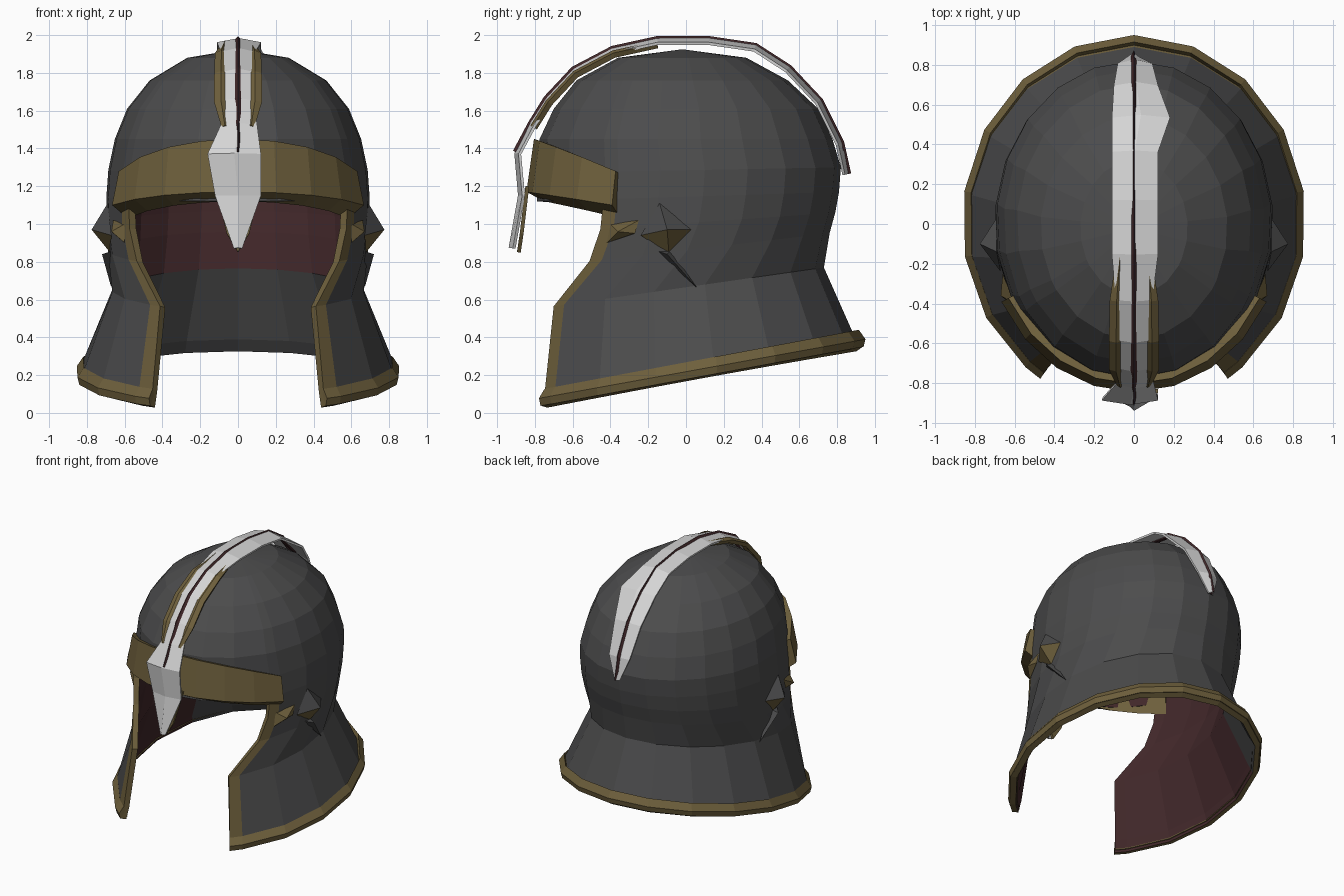
import bpy
import bmesh
from math import sin, cos, radians

if "Cube" in bpy.data.objects:
    bpy.data.objects.remove(bpy.data.objects["Cube"])


def material(name, rgb):
    m = bpy.data.materials.new(name)
    m.use_nodes = True
    m.diffuse_color = (*rgb, 1)
    m.node_tree.nodes["Principled BSDF"].inputs["Base Color"].default_value = (*rgb, 1)
    return m


STEEL = material("dark steel", (0.072, 0.072, 0.073))
BRASS = material("aged brass", (0.155, 0.115, 0.045))
LINING = material("maroon lining", (0.052, 0.02, 0.022))
WHITE = material("off white", (0.66, 0.66, 0.66))


def make_object(name, verts, faces, mats, rule=None):
    mesh = bpy.data.meshes.new(name)
    mesh.from_pydata(verts, [], faces)
    for m in mats:
        mesh.materials.append(m)
    bm = bmesh.new()
    bm.from_mesh(mesh)
    bmesh.ops.recalc_face_normals(bm, faces=bm.faces)
    if rule:
        for f in bm.faces:
            f.material_index = rule(f)
    bm.to_mesh(mesh)
    bm.free()
    ob = bpy.data.objects.new(name, mesh)
    bpy.context.collection.objects.link(ob)
    return ob


def solidify(ob, thickness, offset, inner=0):
    mod = ob.modifiers.new("thickness", "SOLIDIFY")
    mod.thickness = thickness
    mod.offset = offset
    mod.material_offset = inner


# Helmet shell: rings of (rx, ry, centre y, front z, back z, opening half angle)
rings = [
    (0.85, 0.925, 0.01, 0.01, 0.35, 33),
    (0.83, 0.89, 0.00, 0.10, 0.41, 33),
    (0.67, 0.80, -0.07, 0.54, 0.77, 38),
    (0.69, 0.78, -0.02, 0.77, 0.95, 51),
    (0.70, 0.79, 0.00, 0.95, 1.06, 55),
    (0.70, 0.80, 0.01, 1.12, 1.17, 56),
    (0.69, 0.80, 0.02, 1.27, 1.30, 56),
    (0.655, 0.775, 0.00, 1.45, 1.45, 56),
    (0.59, 0.70, 0.00, 1.61, 1.61, 56),
    (0.47, 0.56, -0.02, 1.76, 1.76, 56),
    (0.27, 0.34, -0.02, 1.88, 1.88, 56),
]
OPEN_TOP, WALL, FRONT, BORDER = 5, 16, 6, 6


def ring_angles(start):
    a, b = start + BORDER, 360 - start - BORDER
    wall = [start] + [a + (b - a) * i / (WALL - 2) for i in range(WALL - 1)] + [360 - start]
    return wall + [-start + 2 * start * i / FRONT for i in range(1, FRONT)]


verts, faces, kinds = [], [], []
for rx, ry, cy, zf, zb, start in rings:
    for a in ring_angles(start):
        c = cos(radians(a))
        verts.append((rx * sin(radians(a)), cy - ry * c, zf + (zb - zf) * (1 - c) / 2))
n = WALL + FRONT
for r in range(len(rings) - 1):
    for i in range(n if r >= OPEN_TOP else WALL):
        j = (i + 1) % n
        faces.append((r * n + i, r * n + j, (r + 1) * n + j, (r + 1) * n + i))
        edge = r == 0 or (r < OPEN_TOP and i in (0, WALL - 1))
        back = r < 2 and 5 <= i <= WALL - 6
        kinds.append((1 if edge else 0) + (4 if back else 0))
top = len(verts)
verts.append((0, -0.02, 1.925))
last = (len(rings) - 1) * n
for i in range(n):
    faces.append((last + i, last + (i + 1) % n, top))
    kinds.append(0)
# slots come in outer pairs followed by the matching inner pairs
shell = make_object("helmet_shell", verts, faces,
                    [STEEL, BRASS, LINING, LINING, STEEL, BRASS, STEEL, STEEL],
                    lambda f: kinds[f.index])
# drop vertices that span the open face
bm = bmesh.new()
bm.from_mesh(shell.data)
bmesh.ops.delete(bm, geom=[v for v in bm.verts if not v.link_faces], context="VERTS")
bm.to_mesh(shell.data)
bm.free()
solidify(shell, 0.04, -1, 2)


def loft(name, sections, mats, closed=False, caps=False, rule=None):
    k = len(sections[0])
    vs = [p for s in sections for p in s]
    fs = []
    for s in range(len(sections) - 1):
        for i in range(k if closed else k - 1):
            j = (i + 1) % k
            fs.append((s * k + i, s * k + j, (s + 1) * k + j, (s + 1) * k + i))
    if caps:
        fs += [tuple(range(k)), tuple(range(len(vs) - k, len(vs)))]
    return make_object(name, vs, fs, mats, rule)


# Brow band: closed section swept around the forehead
sections = []
for i in range(9):
    u = -1 + i / 4
    a = radians(62 * u)
    drop = u * u

    def at(r, z):
        return ((0.70 + r) * sin(a), 0.01 - (0.80 + r) * cos(a), z)
    sections.append([at(-0.05, 1.43 - 0.17 * drop), at(0.015, 1.45 - 0.17 * drop),
                     at(0.055, 1.17 - 0.07 * drop), at(-0.04, 1.12 - 0.09 * drop)])
loft("brow_band", sections, [BRASS], closed=True, caps=True)

# Rolled brass edge along the bottom rim
sections = []
for a in ring_angles(33)[:WALL + 1]:
    s, c = sin(radians(a)), cos(radians(a))
    z = 0.01 + 0.34 * (1 - c) / 2
    sections.append([(r * s, 0.01 - (r + 0.075) * c, z + h)
                     for r, h in ((0.80, 0.01), (0.855, 0), (0.865, 0.04), (0.83, 0.09))])
loft("rim_edge", sections, [BRASS], closed=True, caps=True)

# Brass nose guard behind the front plate
nose = make_object("nose_guard",
                   [(-0.12, -0.84, 1.2), (0.12, -0.84, 1.2), (0.06, -0.87, 0.95),
                    (0, -0.885, 0.85), (-0.06, -0.87, 0.95)], [(0, 1, 2, 3, 4)], [BRASS])
solidify(nose, 0.02, 0)


def ribbon(name, path, mat, ridge, thickness):
    """Strip over the crown: path of (y, z, left x, right x) with a raised middle."""
    secs = []
    for i, (y, z, x0, x1) in enumerate(path):
        a, b = path[max(i - 1, 0)], path[min(i + 1, len(path) - 1)]
        ty, tz = b[0] - a[0], b[1] - a[1]
        d = (ty * ty + tz * tz) ** 0.5
        oy, oz = -tz / d * ridge, ty / d * ridge
        secs.append([(x0, y, z), ((x0 + x1) / 2, y + oy, z + oz), (x1, y, z)])
    ob = loft(name, secs, [mat])
    solidify(ob, thickness, 0)
    return ob


# White crest from nose tip to nape
crest = [
    (-0.91, 0.87, -0.02, 0.02), (-0.86, 1.15, -0.12, 0.12), (-0.88, 1.37, -0.16, 0.12),
    (-0.80, 1.52, -0.09, 0.10), (-0.72, 1.65, -0.08, 0.08), (-0.58, 1.80, -0.08, 0.08),
    (-0.38, 1.905, -0.09, 0.09), (-0.15, 1.955, -0.11, 0.12), (0.12, 1.955, -0.11, 0.12),
    (0.36, 1.92, -0.11, 0.12), (0.53, 1.81, -0.11, 0.18), (0.69, 1.64, -0.10, 0.12),
    (0.80, 1.42, -0.08, 0.09), (0.835, 1.26, -0.02, 0.02),
]
ribbon("white_crest", crest, WHITE, 0.022, 0.015)

# Maroon line along the middle of the crest
line = [(y, z, -w, w) for (y, z, _, _), w in
        zip(crest[2:], (0.005, 0.02, 0.035, 0.03, 0.025, 0.03, 0.012, 0.006, 0.006, 0.025, 0.03, 0.006))]
ribbon("crest_line", line, LINING, 0.034, 0.012)

# Brass strips beside the front half of the crest
for side, label in ((1, "left"), (-1, "right")):
    strip = [(y, z - 0.012, side * 0.06, side * w) for (y, z, _, _), w in
             zip(crest[3:8], (0.08, 0.12, 0.12, 0.115, 0.08))]
    ribbon("crest_trim_" + label, strip, BRASS, 0.012, 0.03)

# Ear studs, strap hooks and cheek creases, mirrored
for s, label in ((1, "left"), (-1, "right")):
    make_object("ear_stud_" + label,
                [(s * x, y, z) for x, y, z in
                 ((0.67, -0.24, 0.94), (0.69, -0.14, 1.11), (0.69, 0.03, 0.97),
                  (0.67, -0.09, 0.84), (0.775, -0.10, 0.97))],
                [(0, 1, 4), (1, 2, 4), (2, 3, 4), (3, 0, 4), (0, 1, 2, 3)], [STEEL, BRASS],
                lambda f: int(f.calc_center_median().z < 0.94 and len(f.verts) == 3))
    make_object("strap_hook_" + label,
                [(s * x, y, z) for x, y, z in
                 ((0.60, -0.42, 0.90), (0.60, -0.40, 1.00), (0.66, -0.25, 1.02),
                  (0.66, -0.27, 0.95), (0.67, -0.36, 0.96))],
                [(0, 1, 4), (1, 2, 4), (2, 3, 4), (3, 0, 4), (0, 1, 2, 3)], [BRASS])
    make_object("cheek_crease_" + label,
                [(s * x, y, z) for x, y, z in
                 ((0.66, -0.16, 0.86), (0.66, -0.08, 0.86), (0.67, 0.06, 0.66), (0.72, -0.10, 0.84))],
                [(0, 1, 3), (1, 2, 3), (2, 0, 3), (0, 1, 2)], [STEEL])
